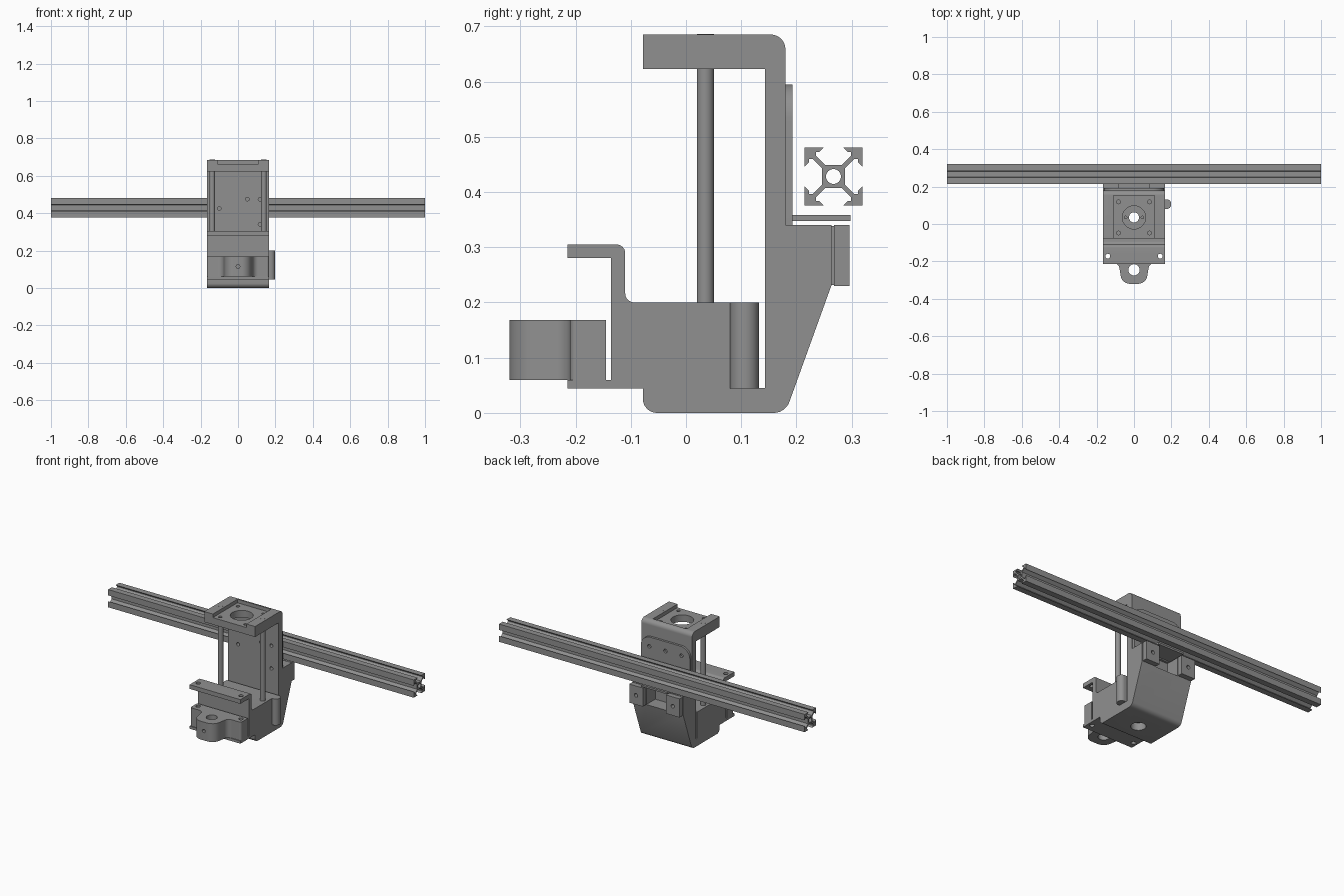
import bpy, bmesh, math
from mathutils import Vector

if "Cube" in bpy.data.objects:
    bpy.data.objects.remove(bpy.data.objects["Cube"])

mat = bpy.data.materials.new("plain grey")
mat.diffuse_color = (0.28, 0.28, 0.28, 1)
mat.use_nodes = True
mat.node_tree.nodes["Principled BSDF"].inputs["Base Color"].default_value = mat.diffuse_color
AX = {'x': lambda u, v, t: (t, u, v), 'y': lambda u, v, t: (u, t, v), 'z': lambda u, v, t: (u, v, t)}


def rounded(pts, n=6):
    """Fillet each (u, v, radius) corner; two-value corners stay sharp."""
    out = []
    for i, p in enumerate(pts):
        c = Vector(p[:2])
        if len(p) < 3:
            out.append(c)
            continue
        a = (Vector(pts[i - 1][:2]) - c).normalized()
        b = (Vector(pts[(i + 1) % len(pts)][:2]) - c).normalized()
        half = a.angle(b) / 2
        mid = c + (a + b).normalized() * (p[2] / math.sin(half))
        d0 = c + a * (p[2] / math.tan(half)) - mid
        d1 = c + b * (p[2] / math.tan(half)) - mid
        for k in range(n + 1):
            d = d0.lerp(d1, k / n)
            out.append(mid + d.normalized() * p[2])
    return out


def prism(name, pts, axis, lo, hi):
    bm = bmesh.new()
    f = AX[axis]
    pts = rounded(pts)
    rings = [[bm.verts.new(f(p[0], p[1], t)) for p in pts] for t in (lo, hi)]
    bm.faces.new(rings[0])
    bm.faces.new(rings[1])
    for i in range(len(pts)):
        bm.faces.new((rings[0][i - 1], rings[0][i], rings[1][i], rings[1][i - 1]))
    bmesh.ops.recalc_face_normals(bm, faces=bm.faces)
    me = bpy.data.meshes.new(name)
    bm.to_mesh(me)
    bm.free()
    me.materials.append(mat)
    ob = bpy.data.objects.new(name, me)
    bpy.context.collection.objects.link(ob)
    return ob


def box(name, x0, x1, y0, y1, z0, z1):
    return prism(name, [(x0, y0), (x1, y0), (x1, y1), (x0, y1)], 'z', z0, z1)


def rod(name, u, v, r, axis, lo, hi, n=32):
    ring = [(u + r * math.cos(2 * math.pi * k / n), v + r * math.sin(2 * math.pi * k / n)) for k in range(n)]
    return prism(name, ring, axis, lo, hi)


def activate(ob):
    bpy.ops.object.select_all(action='DESELECT')
    ob.select_set(True)
    bpy.context.view_layer.objects.active = ob


def cut(ob, cutters):
    for c in cutters:
        m = ob.modifiers.new("cut", 'BOOLEAN')
        m.operation, m.solver, m.object = 'DIFFERENCE', 'EXACT', c
        activate(ob)
        bpy.ops.object.modifier_apply(modifier=m.name)
        bpy.data.objects.remove(c)


W = 0.166    # half width of the slide
CY = 0.035   # depth of the screw and rod axes

# C-shaped frame with motor plate, back plate, foot and sloped back
frame = prism("frame", [(-.078, 0, .025), (.18, 0, .03), (.263, .23), (.263, .34), (.18, .34),
                        (.18, .685, .026), (-.078, .685), (-.078, .623), (.143, .623),
                        (.143, .045), (-.078, .045)], 'x', -W, W)
cutters = [box("motor_recess", -.11, .11, -.1, .152, .664, .7),
           box("back_pocket", -.075, .075, .18, .3, .23, .36),
           rod("motor_hole", 0, CY, .062, 'z', .6, .7),
           rod("foot_hole", 0, CY, .04, 'z', -.01, .06)]
cutters += [rod("motor_screw_hole", sx * .083, CY + sy * .083, .01, 'z', .6, .7, 16)
            for sx in (-1, 1) for sy in (-1, 1)]
cutters += [rod("plate_hole", x, z, .01, 'y', .13, .17, 16)
            for x, z in ((-.1, .425), (.05, .475), (.118, .475), (.118, .34))]
cut(frame, cutters)

# Guide rods, set into the motor plate and the foot
for s in (-1, 1):
    rod("guide_rod", s * .138, CY, .0155, 'z', .03, .686)

# Sliding carriage with its upper lip and lower shelf
carriage = prism("carriage", [(-.215, .0445), (.132, .0445), (.132, .2), (-.11, .2, .016), (-.11, .305, .016),
                              (-.215, .305), (-.215, .28), (-.136, .28), (-.136, .06), (-.215, .06)],
                 'x', -W, W)
cut(carriage, [rod("screw_hole", 0, CY, .027, 'z', 0, .3)]
    + [rod("nut_hole", s * .045, CY, .007, 'z', .12, .3, 12) for s in (-1, 1)]
    + [rod("lip_hole", s * .14, -.172, .013, 'z', 0, .4, 20) for s in (-1, 1)])

# Rounded boss on the carriage side
prism("side_boss", [(.15, .08), (.199, .08, .024), (.199, .132, .024), (.15, .132)], 'z', .0445, .2)

# Tool holder with a rounded tongue
holder = prism("tool_holder", [(W, -.145), (W, -.21, .012), (.082, -.21, .03), (.064, -.32, .05),
                               (-.064, -.32, .05), (-.082, -.21, .03), (-W, -.21, .012), (-W, -.145)],
               'z', .06, .168)
cut(holder, [rod("tool_hole", 0, -.245, .03, 'z', 0, .3),
             rod("clamp_hole", 0, .115, .01, 'y', -.4, -.25, 16)]
    + [rod("bolt_hole", s * .14, -.172, .013, 'z', 0, .3, 20) for s in (-1, 1)])

# Mounting plate on the back, with its ledge below the rail
plate = prism("mounting_plate", [(-.16, .34), (.16, .34), (.16, .595, .06), (-.16, .595, .06)],
              'y', .179, .193)
cut(plate, [rod("mount_hole", x, .54, .011, 'y', .17, .2, 16) for x in (-.105, 0, .105)])
box("ledge", -.085, .085, .19, .298, .347, .358)

# Pair of lugs behind the sloped back
for s in (-1, 1):
    x0, x1 = sorted((s * .075, s * .164))
    lug = box("lug", x0, x1, .268, .296, .23, .34)
    cut(lug, [rod("lug_hole", s * .12, .285, .011, 'y', .25, .31, 16)])
    x0, x1 = sorted((s * .08, s * .158))
    box("lug_bridge", x0, x1, .26, .27, .232, .338)

# Slotted rail: one quarter outline turned four times
half = [(.015, .0205), (.032, .038), (.032, .044), (.026, .044), (.0175, .0525), (.0525, .0525)]
quarter = half + [(v, u) for u, v in reversed(half[:-1])]
outline = []
for k in range(4):
    c, s = round(math.cos(-k * math.pi / 2)), round(math.sin(-k * math.pi / 2))
    outline += [(.267 + c * u - s * v, .428 + s * u + c * v) for u, v in quarter]
rail = prism("slotted_rail", outline, 'x', -1, 1)
cut(rail, [rod("rail_bore", .267, .428, .0135, 'x', -1.1, 1.1, 24)])

for ob in list(bpy.context.scene.objects):
    activate(ob)
    bpy.ops.object.shade_smooth_by_angle(angle=math.radians(30))
